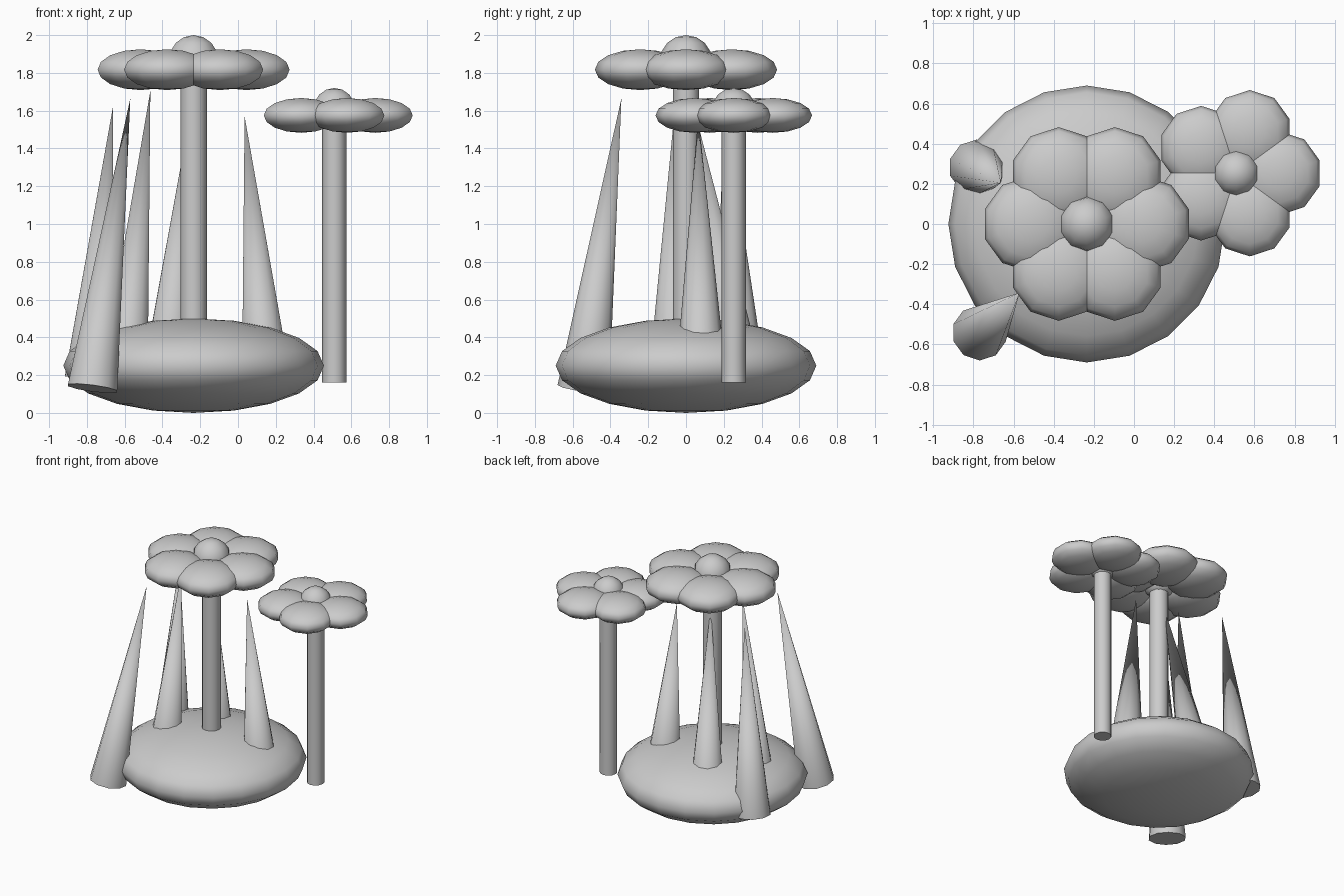
import bpy, bmesh, math
from mathutils import Vector, Matrix

if "Cube" in bpy.data.objects:
    bpy.data.objects.remove(bpy.data.objects["Cube"])

grey = bpy.data.materials.new("plain grey")
grey.diffuse_color = (0.6, 0.6, 0.6, 1)
grey.use_nodes = True
grey.node_tree.nodes["Principled BSDF"].inputs["Base Color"].default_value = grey.diffuse_color


def lathe(name, profile, sides, matrix):
    """Revolve (radius, z) points, listed bottom to top, around local z."""
    bm = bmesh.new()
    rings = []
    for r, z in profile:
        if r < 1e-6:
            rings.append([bm.verts.new((0, 0, z))] * sides)
        else:
            angles = [math.pi / 2 + math.tau * i / sides for i in range(sides)]
            rings.append([bm.verts.new((r * math.cos(a), r * math.sin(a), z)) for a in angles])
    for low, high in zip(rings, rings[1:]):
        for i in range(sides):
            j = (i + 1) % sides
            corners = list(dict.fromkeys((low[i], low[j], high[j], high[i])))
            bm.faces.new(corners)
    bm.transform(matrix)
    bmesh.ops.recalc_face_normals(bm, faces=bm.faces)
    mesh = bpy.data.meshes.new(name)
    bm.to_mesh(mesh)
    bm.free()
    mesh.materials.append(grey)
    ob = bpy.data.objects.new(name, mesh)
    bpy.context.collection.objects.link(ob)
    bpy.ops.object.select_all(action='DESELECT')
    ob.select_set(True)
    bpy.context.view_layer.objects.active = ob
    bpy.ops.object.shade_smooth_by_angle(angle=math.radians(60))


def ball(name, centre, radius, height, sides=10, rings=8):
    steps = [math.pi * i / rings for i in range(rings + 1)]
    profile = [(radius * math.sin(a), -height * math.cos(a)) for a in steps]
    lathe(name, profile, sides, Matrix.Translation(centre))


def flower(name, x, y, stem_r, stem_z, head_z, petals, spread, petal_r, petal_h, heart_r, heart_z):
    # Stem
    lathe(name + "_stem", [(0, stem_z), (stem_r, stem_z), (stem_r, head_z), (0, head_z)],
          12, Matrix.Translation((x, y, 0)))
    # Ring of flattened petals
    for i in range(petals):
        a = math.tau * i / petals
        ball(f"{name}_petal_{i + 1}",
             (x + spread * math.cos(a), y + spread * math.sin(a), head_z), petal_r, petal_h)
    # Round centre
    ball(name + "_centre", (x, y, heart_z), heart_r, heart_r)


def leaf(name, base, tip, radius=0.138):
    base, tip = Vector(base), Vector(tip)
    axis = tip - base
    turn = Vector((0, 0, 1)).rotation_difference(axis).to_matrix().to_4x4()
    lathe(name, [(0, 0), (radius, 0), (0, axis.length)], 10, Matrix.Translation(base) @ turn)


# Flattened mound
ball("mound", (-0.235, 0, 0.25), 0.69, 0.25, sides=20, rings=10)

# Two flowers
flower("tall_flower", -0.235, 0, 0.07, 0.2, 1.817, 6, 0.28, 0.24, 0.108, 0.14, 1.86)
flower("short_flower", 0.51, 0.253, 0.064, 0.16, 1.575, 5, 0.217, 0.208, 0.092, 0.118, 1.602)

# Pointed leaves leaning towards the tall flower
leaves = [((-0.77, -0.543, 0.13), (-0.57, -0.342, 1.665)),
          ((-0.785, 0.283, 0.185), (-0.663, 0.205, 1.615)),
          ((-0.61, -0.07, 0.08), (-0.464, -0.05, 1.705)),
          ((0.152, 0.08, 0.15), (0.035, 0.065, 1.57)),
          ((-0.38, 0.28, 0.15), (-0.25, 0.045, 1.6))]
for n, (base, tip) in enumerate(leaves, 1):
    leaf(f"leaf_{n}", base, tip)
